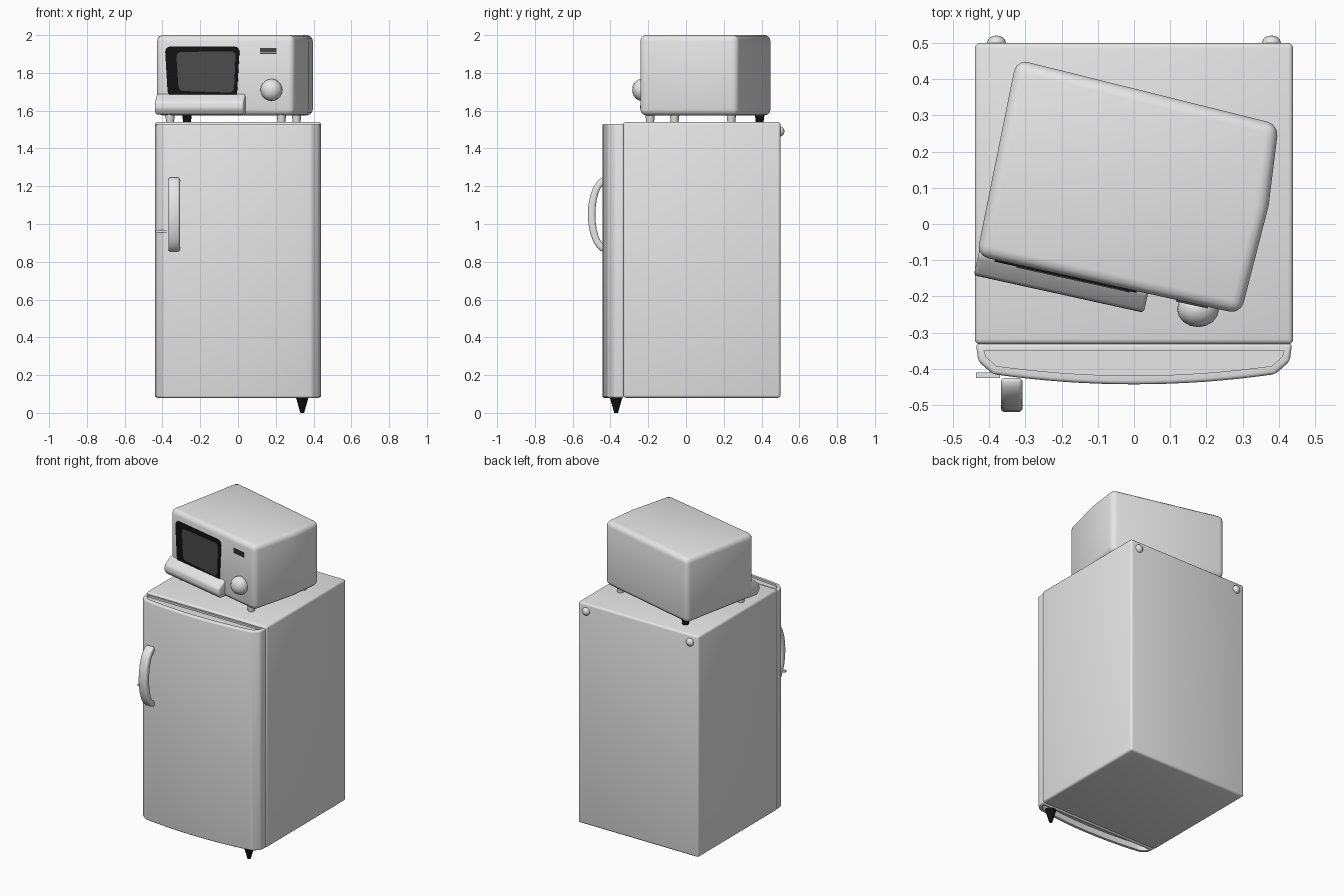
import bpy, bmesh
from math import radians, sin, cos, pi
from mathutils import Matrix, Vector

cube = bpy.data.objects.get("Cube")
if cube:
    bpy.data.objects.remove(cube, do_unlink=True)


def material(name, value):
    m = bpy.data.materials.new(name)
    m.use_nodes = True
    colour = (value, value, value, 1)
    m.diffuse_color = colour
    m.node_tree.nodes["Principled BSDF"].inputs["Base Color"].default_value = colour
    return m


WHITE = material("appliance white", 0.8)
BLACK = material("black", 0.006)
GLASS = material("dark glass", 0.07)
GREY = material("vent grey", 0.06)

# Orientation helpers: profile along x, and panel facing the front
ALONG_X = Matrix(((0, 0, 1, 0), (1, 0, 0, 0), (0, 1, 0, 0), (0, 0, 0, 1)))
FACING = Matrix.Rotation(radians(90), 4, 'X')
# Frame on the front of the microwave: x along the face, -y outward
OVEN = Matrix.Translation((-0.435, -0.088, 0)) @ Matrix.Rotation(radians(-12.4), 4, 'Z')


def finish(name, bm, mat, matrix=Matrix()):
    bmesh.ops.recalc_face_normals(bm, faces=bm.faces)
    mesh = bpy.data.meshes.new(name)
    bm.to_mesh(mesh)
    bm.free()
    mesh.materials.append(mat)
    obj = bpy.data.objects.new(name, mesh)
    bpy.context.collection.objects.link(obj)
    obj.matrix_world = matrix
    bpy.ops.object.select_all(action='DESELECT')
    obj.select_set(True)
    bpy.context.view_layer.objects.active = obj
    bpy.ops.object.shade_smooth_by_angle(angle=radians(40))
    return obj


def prism(name, outline, low, high, mat, matrix=Matrix(), round_edges=0.0,
          corner=0.0, recess=()):
    """Extrude an outline, round its corners and edges, sink chosen caps."""
    bm = bmesh.new()
    base = bm.faces.new([bm.verts.new((x, y, low)) for x, y in outline])
    top = bmesh.ops.extrude_face_region(bm, geom=[base])
    for v in top["geom"]:
        if isinstance(v, bmesh.types.BMVert):
            v.co.z = high
    bmesh.ops.recalc_face_normals(bm, faces=bm.faces)
    if corner:
        upright = [e for e in bm.edges if abs(e.verts[0].co.z - e.verts[1].co.z) > 1e-5]
        bmesh.ops.bevel(bm, geom=upright, offset=corner, segments=4,
                        profile=0.5, affect='EDGES')
    if round_edges:
        bm.normal_update()
        sharp = [e for e in bm.edges if e.calc_face_angle(0) > radians(30)]
        bmesh.ops.bevel(bm, geom=sharp, offset=round_edges, segments=3,
                        profile=0.5, affect='EDGES', clamp_overlap=True)
    for direction, margin, depth in recess:
        bm.normal_update()
        cap = max(bm.faces, key=lambda f: f.normal.z * direction * f.calc_area())
        bmesh.ops.inset_region(bm, faces=[cap], thickness=margin)
        rim = bmesh.ops.extrude_face_region(bm, geom=[cap])
        moved = [g for g in rim["geom"] if isinstance(g, bmesh.types.BMVert)]
        bmesh.ops.delete(bm, geom=[cap], context='FACES_ONLY')
        bmesh.ops.translate(bm, verts=moved, vec=Vector((0, 0, -direction * depth)))
    return finish(name, bm, mat, matrix)


def box(x0, x1, y0, y1):
    return [(x0, y0), (x1, y0), (x1, y1), (x0, y1)]


def cone(name, x, y, z, r_low, r_high, height, mat, matrix=Matrix(), sides=12):
    bm = bmesh.new()
    bmesh.ops.create_cone(bm, cap_ends=True, segments=sides, radius1=r_low,
                          radius2=r_high, depth=height)
    return finish(name, bm, mat, Matrix.Translation((x, y, z + height / 2)) @ matrix)


def ball(name, centre, scale, mat):
    bm = bmesh.new()
    bmesh.ops.create_uvsphere(bm, u_segments=16, v_segments=10, radius=1)
    bmesh.ops.scale(bm, verts=bm.verts, vec=scale)
    return finish(name, bm, mat, Matrix.Translation(centre))


# Refrigerator cabinet
prism("fridge_cabinet", box(-0.44, 0.44, -0.332, 0.5), 0.08, 1.54, WHITE,
      round_edges=0.014)

# Bowed door with shallow hollows in its top and bottom ends
bow = [(0.39 * i / 8, -0.443 + 0.028 * (i / 8) ** 2) for i in range(-8, 9)]
door = [(-0.437, -0.33), (-0.43, -0.38)] + bow + [(0.43, -0.38), (0.437, -0.33)]
prism("fridge_door", door, 0.08, 1.53, WHITE, round_edges=0.01,
      recess=[(1, 0.014, 0.012), (-1, 0.014, 0.04)])

# Arched door handle
arc = [pi * (0.5 + i / 12) for i in range(13)]
handle = [(-0.425 + 0.095 * cos(a), 1.05 + 0.2 * sin(a)) for a in arc]
handle += [(-0.425 + 0.055 * cos(a), 1.05 + 0.16 * sin(a)) for a in reversed(arc)]
prism("door_handle", handle, -0.368, -0.308, WHITE, ALONG_X, round_edges=0.012)

# Small latch line on the door edge
prism("door_latch", box(-0.437, -0.37, 0.955, 0.967), 0.41, 0.425, WHITE, FACING)

# Single front foot
cone("front_foot", 0.34, -0.37, 0, 0.01, 0.034, 0.085, BLACK)

# Wall spacers on the back
for side, label in ((-1, "right"), (1, "left")):
    ball(f"back_spacer_{label}", (0.38 * side, 0.5, 1.49), (0.026, 0.021, 0.026), WHITE)

# Microwave shell, turned on top of the refrigerator
shell = [(-0.435, -0.088), (0.295, -0.249), (0.372, 0.05), (0.4, 0.275), (-0.325, 0.455)]
prism("microwave_shell", shell, 1.575, 2.0, WHITE, round_edges=0.032)

# Projecting lip under the window
lip = [(0.04, 1.58), (-0.035, 1.58), (-0.055, 1.61), (-0.052, 1.645), (0.0, 1.69),
       (0.04, 1.69)]
prism("microwave_lip", lip, 0.004, 0.485, WHITE, OVEN @ ALONG_X, round_edges=0.01)

# Window surround and glass
surround = [(0.066, 1.675), (0.438, 1.65), (0.455, 1.94), (0.05, 1.94)]
prism("window_surround", surround, -0.01, 0.005, BLACK, OVEN @ FACING, corner=0.03)
pane = [(0.125, 1.705), (0.425, 1.695), (0.435, 1.915), (0.112, 1.91)]
prism("window_glass", pane, 0.0, 0.008, GLASS, OVEN @ FACING, corner=0.025)

# Vent slots and dial on the control panel
for i in range(3):
    z = 1.9 + 0.011 * i
    prism(f"vent_slot_{i + 1}", box(0.565, 0.655, z, z + 0.009), -0.01, 0.005,
          GREY, OVEN @ FACING)
ball("timer_dial", (0.177, -0.235, 1.71), (0.058, 0.05, 0.058), WHITE)

# Microwave feet
for name, x, y, mat in (("front_right", -0.36, -0.06, WHITE), ("front_left", 0.23, -0.19, WHITE),
                        ("back_left", 0.31, 0.24, WHITE), ("back_right", -0.27, 0.39, BLACK)):
    cone(f"microwave_foot_{name}", x, y, 1.535, 0.02, 0.026, 0.05, mat)
